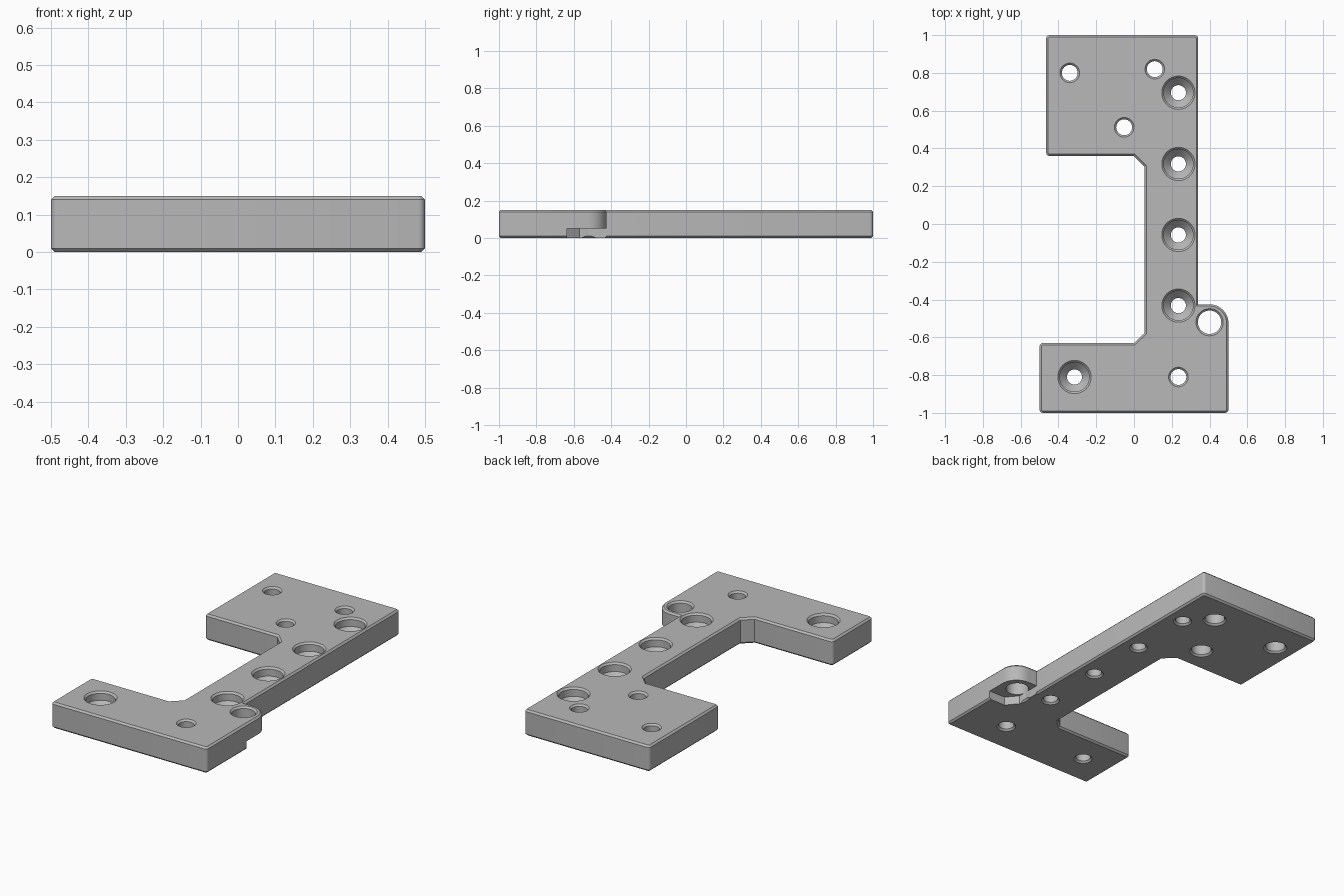
import bpy, bmesh, math

cube = bpy.data.objects.get("Cube")
if cube:
    bpy.data.objects.remove(cube, do_unlink=True)

THICK, EDGE = 0.15, 0.01

grey = bpy.data.materials.new("plain_grey")
grey.use_nodes = True
grey.diffuse_color = (0.48, 0.48, 0.48, 1)
grey.node_tree.nodes["Principled BSDF"].inputs["Base Color"].default_value = grey.diffuse_color


def add_object(name, bm):
    bmesh.ops.recalc_face_normals(bm, faces=bm.faces)
    mesh = bpy.data.meshes.new(name)
    bm.to_mesh(mesh)
    bm.free()
    mesh.materials.append(grey)
    obj = bpy.data.objects.new(name, mesh)
    bpy.context.collection.objects.link(obj)
    return obj


def prism(outline, z0, z1):
    bm = bmesh.new()
    face = bm.faces.new([bm.verts.new((x, y, z0)) for x, y in outline])
    top = bmesh.ops.extrude_face_region(bm, geom=[face])["geom"]
    verts = [v for v in top if isinstance(v, bmesh.types.BMVert)]
    bmesh.ops.translate(bm, verts=verts, vec=(0, 0, z1 - z0))
    bmesh.ops.recalc_face_normals(bm, faces=bm.faces)
    return bm


def turned_cutter(name, x, y, profile, sides=40):
    """Closed solid of revolution from (radius, height) points."""
    bm = bmesh.new()
    rings = []
    for r, z in profile:
        rings.append([bm.verts.new((x + r * math.cos(math.tau * i / sides),
                                    y + r * math.sin(math.tau * i / sides), z))
                      for i in range(sides)])
    for a, b in zip(rings, rings[1:]):
        for i in range(sides):
            j = (i + 1) % sides
            bm.faces.new((a[i], a[j], b[j], b[i]))
    bm.faces.new(rings[0])
    bm.faces.new(rings[-1])
    return add_object(name, bm)


def bore(bottom_r, top_r, steps=()):
    """Hole profile with chamfered rims at both faces."""
    out = 0.02
    return [(bottom_r + EDGE + out, -out), (bottom_r, EDGE), *steps,
            (top_r, THICK - EDGE), (top_r + EDGE + out, THICK + out)]


# Plate outline, with the rounded lug on the side
lug = [(0.4 + 0.1 * math.cos(a), -0.525 + 0.1 * math.sin(a))
       for a in (math.pi / 2 * i / 12 for i in range(13))]
outline = [(-0.5, -1), (0.5, -1), *lug, (0.34, -0.425), (0.34, 1), (-0.465, 1),
           (-0.465, 0.36), (0, 0.36), (0.055, 0.305), (0.055, -0.578),
           (0, -0.63), (-0.5, -0.63)]
bm = prism(outline, 0, THICK)

# Round the outer corners, then chamfer the top and bottom rims
corners = [e for e in bm.edges
           if abs(e.verts[0].co.z - e.verts[1].co.z) > 0.1
           and e.calc_face_angle_signed() > 1]
bmesh.ops.bevel(bm, geom=corners, offset=0.018, segments=4, profile=0.5, affect='EDGES')
rims = [e for e in bm.edges if abs(e.verts[0].co.z - e.verts[1].co.z) < 0.001]
bmesh.ops.bevel(bm, geom=rims, offset=EDGE, segments=1, affect='EDGES')
plate = add_object("mounting_plate", bm)

# Relief under the lug
cutters = [add_object("lug_relief", prism(
    [(0.6, -0.635), (0.395, -0.635), (0.34, -0.57), (0.34, -0.38), (0.6, -0.38)],
    -0.1, 0.05))]

# Countersunk screw holes
screw = bore(0.04, 0.078, [(0.04, 0.06), (0.078, 0.1)])
for x, y in [(0.235, 0.695), (0.235, 0.318), (0.235, -0.058), (0.235, -0.432), (-0.315, -0.81)]:
    cutters.append(turned_cutter("screw_hole", x, y, screw))

# Holes widened from below
insert = bore(0.054, 0.042, [(0.054, 0.09), (0.042, 0.09)])
for x, y in [(-0.34, 0.8), (0.11, 0.82), (-0.052, 0.512)]:
    cutters.append(turned_cutter("insert_hole", x, y, insert))

# Plain holes in the foot and the lug
cutters.append(turned_cutter("foot_hole", 0.235, -0.81, bore(0.042, 0.042)))
cutters.append(turned_cutter("lug_hole", 0.4, -0.52, bore(0.062, 0.062)))

bpy.ops.object.select_all(action='DESELECT')
plate.select_set(True)
bpy.context.view_layer.objects.active = plate
for cutter in cutters:
    cutter.hide_render = True
    mod = plate.modifiers.new("cut", 'BOOLEAN')
    mod.operation, mod.solver, mod.object = 'DIFFERENCE', 'EXACT', cutter
    bpy.ops.object.modifier_apply(modifier=mod.name)
for cutter in cutters:
    bpy.data.objects.remove(cutter, do_unlink=True)

bpy.ops.object.shade_smooth_by_angle(angle=math.radians(30))
